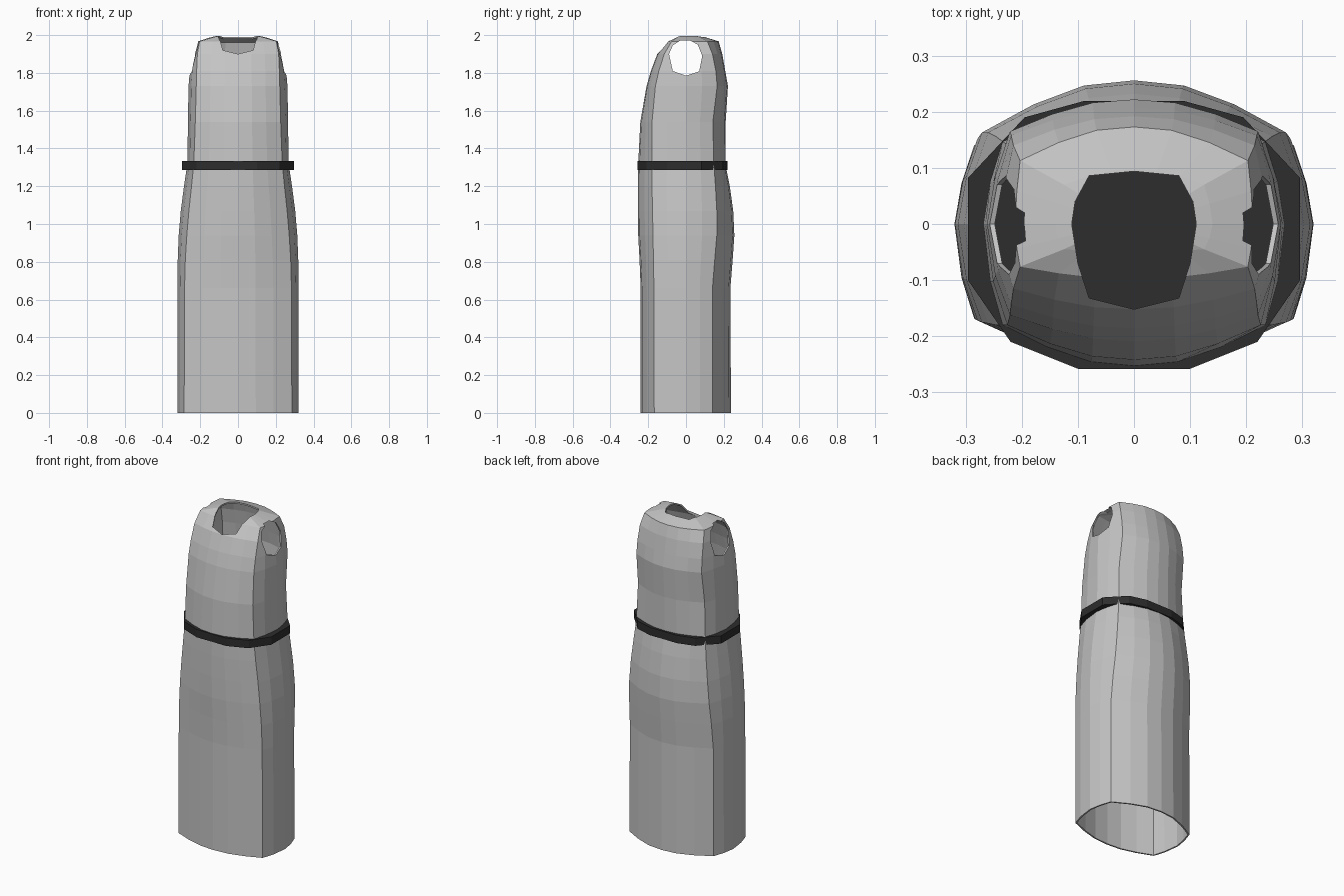
import bpy, bmesh

if "Cube" in bpy.data.objects:
    bpy.data.objects.remove(bpy.data.objects["Cube"])


def material(name, rgb):
    m = bpy.data.materials.new(name)
    m.diffuse_color = (*rgb, 1)
    m.use_nodes = True
    m.node_tree.nodes["Principled BSDF"].inputs["Base Color"].default_value = m.diffuse_color
    return m


GREY = material("light grey cloth", (0.56, 0.56, 0.56))
BLACK = material("black belt", (0.026, 0.026, 0.026))


def loft(name, rings, mat, cap_bottom=True):
    """Join equal closed rings of points into a skin, capped at the ends."""
    bm = bmesh.new()
    loops = [[bm.verts.new(p) for p in ring] for ring in rings]
    n = len(loops[0])
    for a, b in zip(loops, loops[1:]):
        for i in range(n):
            j = (i + 1) % n
            bm.faces.new((a[i], a[j], b[j], b[i]))
    bm.faces.new(loops[-1])
    if cap_bottom:
        bm.faces.new(loops[0][::-1])
        bmesh.ops.recalc_face_normals(bm, faces=bm.faces[:])
    me = bpy.data.meshes.new(name)
    bm.to_mesh(me)
    bm.free()
    me.materials.append(mat)
    ob = bpy.data.objects.new(name, me)
    bpy.context.collection.objects.link(ob)
    return ob


def mirrored(half):
    """Close a right-hand outline (front to back) across x = 0."""
    return half + [(-x, y) for x, y in reversed(half) if x > 0]


def section(z, width, corner, front, front_corner, back_corner, back):
    """Rounded body outline with a firm corner on each quarter."""
    def bow(mid, end):
        return [(corner * u, mid + (end - mid) * v)
                for u, v in ((0, 0), (.33, .1), (.66, .46), (1, 1))]
    bulge = corner + (width - corner) * .64
    half = bow(front, front_corner)
    half += [(bulge, front_corner * .57), (width, 0), (bulge, back_corner * .52)]
    half += bow(back, back_corner)[::-1]
    return [(x, y, z) for x, y in mirrored(half)]


# Body: z, half width, corner x, front y, front corner y, back corner y, back y
dress = loft("dress", [section(*s) for s in (
    (0.00, .320, .285, -.240, -.168, .140, .238),
    (0.66, .320, .283, -.240, -.170, .140, .235),
    (0.81, .319, .279, -.246, -.172, .152, .247),
    (0.94, .314, .271, -.253, -.175, .163, .256),
    (1.07, .303, .260, -.255, -.177, .163, .250),
    (1.20, .286, .246, -.255, -.180, .156, .232),
    (1.32, .268, .234, -.253, -.180, .147, .208),
    (1.54, .265, .226, -.242, -.180, .142, .210),
    (1.73, .262, .221, -.209, -.162, .165, .222),
    (1.81, .255, .219, -.186, -.144, .158, .208),
    (1.90, .239, .215, -.152, -.115, .140, .192),
    (1.967, .212, .203, -.098, -.076, .113, .173),
    (1.99, .140, .125, -.050, -.045, .070, .098),
    (2.00, .085, .075, -.025, -.022, .040, .055),
)], GREY, cap_bottom=False)

# Thin cloth wall
wall = dress.modifiers.new("wall", 'SOLIDIFY')
wall.thickness = 0.009
wall.offset = -1

# Cutters for the neck and both arm openings
neck = mirrored([(0, -.152), (.08, -.132), (.10, -.07), (.111, 0),
                 (.105, .04), (.08, .086), (0, .094)])
cutters = [loft("neck_cutter", [[(x, y, z) for x, y in neck] for z in (1.86, 2.1)], GREY)]
arm = [(0, 1.785), (.07, 1.808), (.086, 1.89), (.062, 1.95), (.02, 1.972),
       (-.03, 1.972), (-.07, 1.945), (-.09, 1.90), (-.07, 1.81)]
for side, label in ((1, "right"), (-1, "left")):
    cutters.append(loft(label + "_arm_cutter",
                        [[(side * x, y, z) for y, z in arm] for x in (.17, .4)], GREY))
for c in cutters:
    c.hide_render = True
    cut = dress.modifiers.new(c.name, 'BOOLEAN')
    cut.operation = 'DIFFERENCE'
    cut.solver = 'EXACT'
    cut.object = c

# Bake the openings and drop the cutters
bpy.context.view_layer.objects.active = dress
dress.select_set(True)
for m in list(dress.modifiers):
    bpy.ops.object.modifier_apply(modifier=m.name)
for c in cutters:
    bpy.data.objects.remove(c, do_unlink=True)

# Belt: twelve-sided solid band
band = mirrored([(.10, -.258), (.22, -.21), (.296, -.10),
                 (.296, .082), (.195, .19), (.09, .219)])
loft("belt", [[(x, y, z) for x, y in band] for z in (1.285, 1.333)], BLACK)
